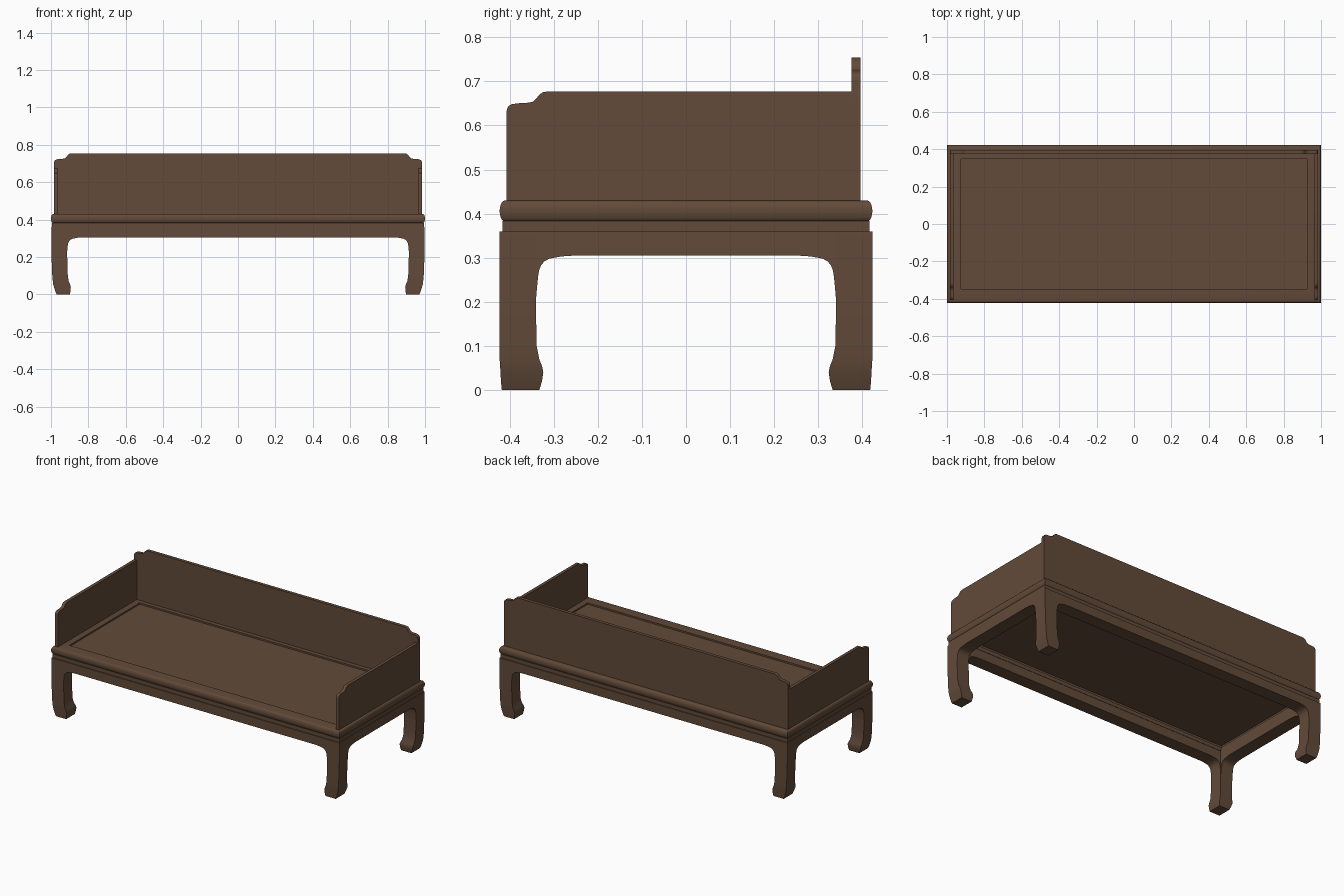
import bpy, bmesh, math

if "Cube" in bpy.data.objects:
    bpy.data.objects.remove(bpy.data.objects["Cube"])

HX, HY = 0.998, 0.4225   # half sizes of the base
THICK = 0.081            # depth of aprons and waist, flush with the legs


def material(name, rgb):
    m = bpy.data.materials.new(name)
    m.diffuse_color = (*rgb, 1)
    m.use_nodes = True
    m.node_tree.nodes["Principled BSDF"].inputs["Base Color"].default_value = m.diffuse_color
    return m


WOOD = material("brown wood", (0.122, 0.069, 0.041))


def finish(name, bm, mat):
    bmesh.ops.recalc_face_normals(bm, faces=bm.faces[:])
    me = bpy.data.meshes.new(name)
    bm.to_mesh(me)
    bm.free()
    me.materials.append(mat)
    ob = bpy.data.objects.new(name, me)
    bpy.context.collection.objects.link(ob)
    bpy.ops.object.select_all(action='DESELECT')
    ob.select_set(True)
    bpy.context.view_layer.objects.active = ob
    bpy.ops.object.shade_smooth_by_angle(angle=math.radians(35))
    return ob


def loft(name, rings, close=False):
    """Skin a list of equal-length point rings, capped unless closed."""
    bm = bmesh.new()
    vs = [[bm.verts.new(p) for p in r] for r in rings]
    n = len(vs[0])
    pairs = list(zip(vs, vs[1:])) + ([(vs[-1], vs[0])] if close else [])
    for a, b in pairs:
        for i in range(n):
            j = (i + 1) % n
            bm.faces.new((a[i], a[j], b[j], b[i]))
    if not close:
        bm.faces.new(vs[0])
        bm.faces.new(vs[-1])
    return finish(name, bm, WOOD)


def rect(x, y, z):
    return [(-x, -y, z), (x, -y, z), (x, y, z), (-x, y, z)]


def frame(name, profile):
    """Sweep an (inset, z) section round the base rectangle."""
    return loft(name, [rect(1.0 - d, HY - d, z) for d, z in profile], close=True)


def board(name, outline, axis, a, b):
    """Extrude a (u, z) outline from a to b along the x or y axis."""
    put = (lambda u, z, t: (t, u, z)) if axis == 'x' else (lambda u, z, t: (u, t, z))
    return loft(name, [[put(u, z, t) for u, z in outline] for t in (a, b)])


# Seat frame with rounded outer edge, and the recessed seat panel
edge = [(0.012 * (1 - math.cos(t)), 0.406 + 0.024 * math.sin(t))
        for t in [math.radians(-90 + 18 * i) for i in range(11)]]
frame("seat_frame", edge + [(0.074, 0.43), (0.074, 0.382)])
loft("seat_panel", [rect(0.927, 0.3495, z) for z in (0.400, 0.420)])

# Narrow waist under the seat frame
frame("waist", [(0.006, 0.36), (0.006, 0.383), (THICK + 0.002, 0.383), (THICK + 0.002, 0.36)])

# Aprons with curved corners: (distance from outer edge, z)
CORNER = [(0.082, 0.20), (0.085, 0.235), (0.0875, 0.26), (0.090, 0.273), (0.0945, 0.284),
          (0.102, 0.292), (0.1125, 0.298), (0.14, 0.303), (0.17, 0.305)]


def apron_outline(half):
    left = [(-half + 0.080, 0.36), (-half + 0.080, 0.20)] + [(-half + d, z) for d, z in CORNER]
    return left + [(-u, z) for u, z in reversed(left)]


for s, side in ((-1, "front"), (1, "back")):
    board(side + "_apron", apron_outline(HX), 'y', s * HY, s * (HY - THICK))
for s, side in ((-1, "left"), (1, "right")):
    board(side + "_apron", apron_outline(HY), 'x', s * HX, s * (HX - THICK))

# Hoof-footed legs: z, then outer and inner insets in x and in y
LEG = [(0.0, 0.028, 0.099, 0.005, 0.090), (0.02, 0.020, 0.103, 0.003, 0.096),
       (0.04, 0.014, 0.104, 0.002, 0.099), (0.055, 0.010, 0.100, 0.001, 0.096),
       (0.07, 0.008, 0.093, 0.0, 0.090), (0.10, 0.005, 0.088, 0.0, 0.084),
       (0.15, 0.003, 0.086, 0.0, 0.083), (0.20, 0.001, 0.085, 0.0, 0.083),
       (0.24, 0.0, 0.085, 0.0, 0.083), (0.36, 0.0, 0.083, 0.0, 0.083)]
for sy, fb in ((-1, "front"), (1, "back")):
    for sx, lr in ((-1, "left"), (1, "right")):
        rings = []
        for z, xo, xi, yo, yi in LEG:
            x0, x1, y0, y1 = HX - xo, HX - xi, HY - yo, HY - yi
            rings.append([(sx * x, sy * y, z) for x, y in
                          ((x0, y0), (x1, y0), (x1, y1), (x0, y1))])
        loft(f"{fb}_{lr}_leg", rings)

# Scalloped shoulder shared by the rails: (distance from end, drop from top)
SHOULDER = [(0.0, 0.050), (0.001, 0.040), (0.005, 0.033), (0.012, 0.029), (0.025, 0.027),
            (0.050, 0.0255), (0.060, 0.023), (0.067, 0.017), (0.074, 0.008),
            (0.082, 0.002), (0.094, 0.0)]

# Back rail, stepped at both ends
half = [(-0.984, 0.428)] + [(-0.984 + d, 0.754 - 1.12 * h) for d, h in SHOULDER]
board("back_rail", half + [(-x, z) for x, z in reversed(half)], 'y', 0.375, 0.396)

# Side rails, stepped at the front
side = [(-0.407, 0.428)] + [(-0.407 + d, 0.677 - h) for d, h in SHOULDER]
side += [(0.375, 0.677), (0.375, 0.428)]
for s, lr in ((-1, "left"), (1, "right")):
    board(lr + "_rail", side, 'x', s * 0.984, s * 0.964)
